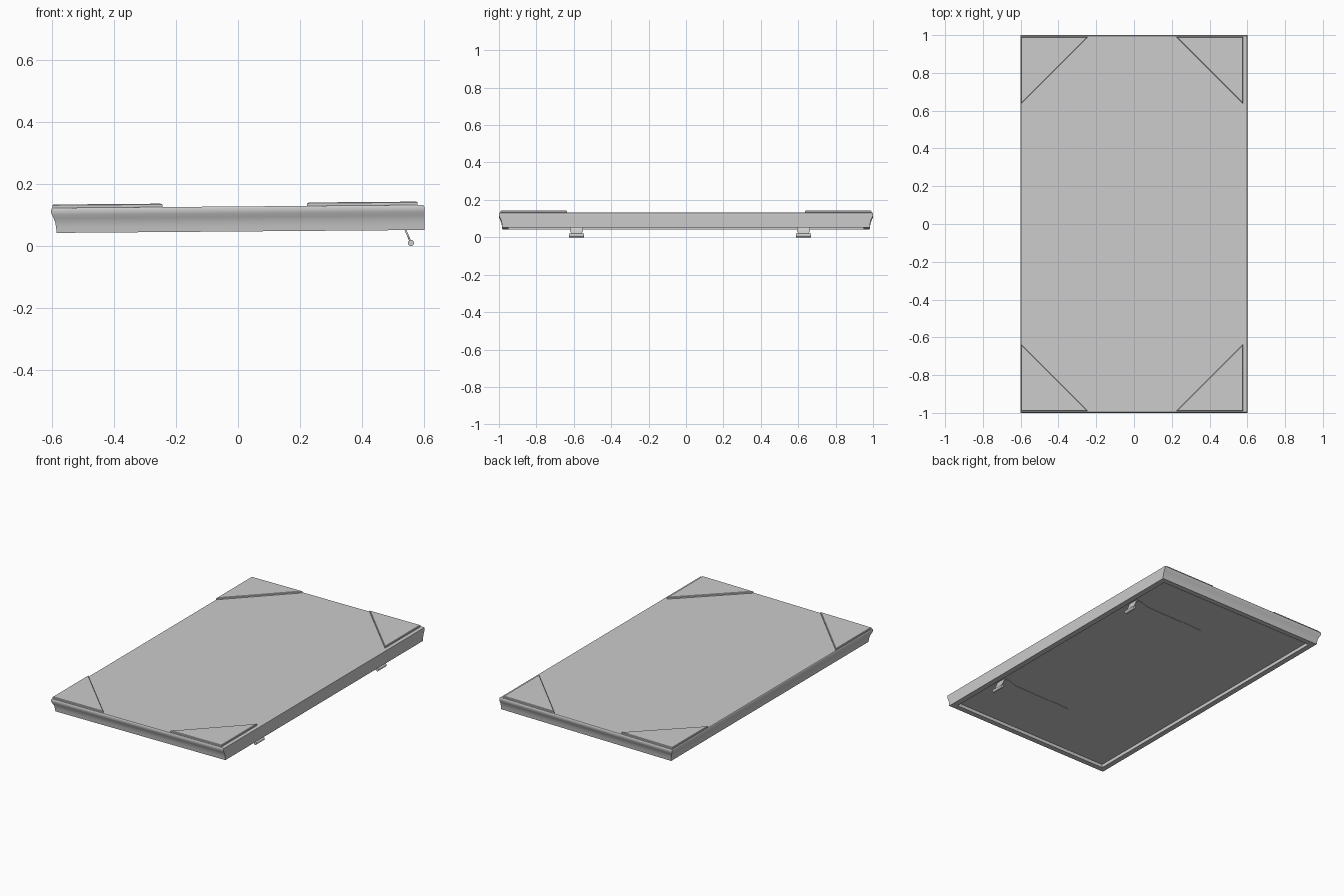
import bpy, bmesh, math

if "Cube" in bpy.data.objects:
    bpy.data.objects.remove(bpy.data.objects["Cube"])

SLOPE = 0.008  # board rises slightly towards +x


def tilt(x, y, z):
    return (x, y, z + SLOPE * x)


def make(name, bm, smooth=True):
    bmesh.ops.recalc_face_normals(bm, faces=bm.faces)
    me = bpy.data.meshes.new(name)
    bm.to_mesh(me)
    bm.free()
    ob = bpy.data.objects.new(name, me)
    bpy.context.collection.objects.link(ob)
    if smooth:
        bpy.ops.object.select_all(action='DESELECT')
        ob.select_set(True)
        bpy.context.view_layer.objects.active = ob
        bpy.ops.object.shade_smooth_by_angle(angle=math.radians(32))
    return ob


def loft(name, loops, smooth=True):
    """Skin a list of equal-length loops and cap both ends."""
    bm = bmesh.new()
    rings = [[bm.verts.new(p) for p in loop] for loop in loops]
    n = len(rings[0])
    for a, b in zip(rings, rings[1:]):
        for i in range(n):
            j = (i + 1) % n
            bm.faces.new((a[i], a[j], b[j], b[i]))
    bm.faces.new(rings[0])
    bm.faces.new(rings[-1])
    return make(name, bm, smooth)


# Board: recessed underside, moulded on three sides, plain on the right
# (inset of moulded sides, inset of right side, height)
profile = [(0.052, 0.036, 0.068), (0.052, 0.036, 0.047), (0.018, 0.0, 0.047),
           (0.016, 0.0, 0.065), (0.013, 0.0, 0.082), (0.008, 0.0, 0.094),
           (0.002, 0.0, 0.106), (0.0, 0.0, 0.113), (0.0, 0.0, 0.122),
           (0.001, 0.001, 0.125), (0.004, 0.005, 0.1275)]
loops = []
for d, r, z in profile:
    x0, x1, y = -0.602 + d, 0.6 - r, 1 - d
    loops.append([tilt(*p) for p in ((x0, -y, z), (x1, -y, z), (x1, y, z), (x0, y, z))])
loft("board", loops)

# Triangular corner pockets
for label, cx, sx in (("left", -0.598, 1), ("right", 0.578, -1)):
    for end, sy in (("front", -1), ("back", 1)):
        layers = []
        for d, z in ((0, 0.125), (0, 0.136), (0.003, 0.1385)):
            leg = 0.355 - 2.414 * d
            px, py = cx + sx * d, sy * (0.991 - d)
            layers.append([tilt(px, py, z), tilt(px + sx * (leg - d), py, z),
                           tilt(px, py - sy * (leg - d), z)])
        loft(f"corner_{end}_{label}", layers, False)

# Folding feet under the right edge
for label, yc in (("front", -0.585), ("back", 0.628)):
    # leg plate, pinched just above the foot
    t = 0.003
    sections = [(0.557, 0.011, 0.034), (0.552, 0.022, 0.029),
                (0.548, 0.032, 0.034), (0.530, 0.074, 0.034)]
    loft(f"foot_plate_{label}",
         [[(x - t, yc - w, z), (x + t, yc - w, z), (x + t, yc + w, z), (x - t, yc + w, z)]
          for x, z, w in sections], False)
    # rounded foot roll
    bm = bmesh.new()
    bmesh.ops.create_cone(bm, cap_ends=True, segments=20, radius1=0.01, radius2=0.01, depth=0.08)
    for v in bm.verts:
        x, y, z = v.co
        v.co = (0.557 + x, yc + z, 0.010 + y)
    make(f"foot_roll_{label}", bm)
    # tapering stay lying against the underside panel
    stay = [(0.535, 0.034), (0.50, 0.034), (0.43, 0.012), (0.17, 0.008),
            (0.15, 0.012), (0.02, 0.006)]
    loft(f"foot_stay_{label}",
         [[tilt(x, yc + s * w, z) for s, z in ((-1, 0.066), (1, 0.066), (1, 0.071), (-1, 0.071))]
          for x, w in stay], False)
